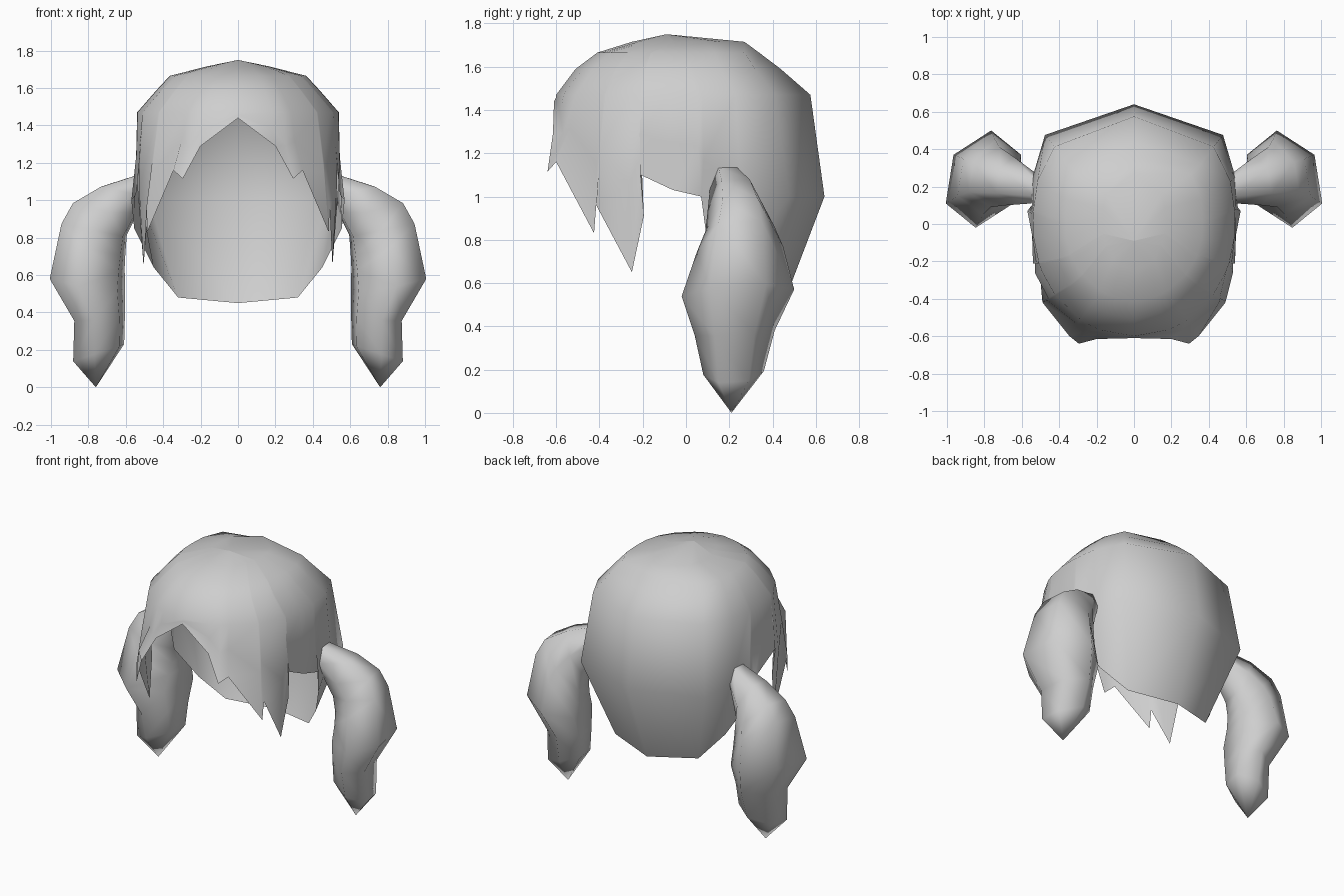
import bpy, bmesh, math
from mathutils import Vector

if "Cube" in bpy.data.objects:
    bpy.data.objects.remove(bpy.data.objects["Cube"])

hair = bpy.data.materials.new("hair_grey")
hair.diffuse_color = (0.62, 0.62, 0.62, 1)
hair.use_nodes = True
hair.node_tree.nodes["Principled BSDF"].inputs["Base Color"].default_value = hair.diffuse_color


def make_object(name, bm, angle):
    mesh = bpy.data.meshes.new(name)
    bm.to_mesh(mesh)
    bm.free()
    mesh.materials.append(hair)
    ob = bpy.data.objects.new(name, mesh)
    bpy.context.collection.objects.link(ob)
    bpy.context.view_layer.objects.active = ob
    ob.select_set(True)
    bpy.ops.object.shade_smooth_by_angle(angle=math.radians(angle))
    ob.select_set(False)
    return ob


# Head outline by height: z, front y, back y, half width,
# squareness of the front and of the back
LEVELS = [(1.0, -.64, .64, .555, 2.6, 3.2), (1.2, -.635, .615, .545, 2.35, 3.0),
          (1.47, -.60, .575, .54, 2.0, 2.5), (1.59, -.51, .437, .435, 1.9, 2.9),
          (1.665, -.41, .338, .365, 1.9, 3.6), (1.715, -.25, .27, .17, 1.9, 2.4)]


def outline(angle, z):
    """Point of the head surface at an angle around z (0 is the front)."""
    z = max(z, LEVELS[0][0])
    for lo, hi in zip(LEVELS, LEVELS[1:]):
        if z <= hi[0]:
            break
    f = (z - lo[0]) / (hi[0] - lo[0])
    _, yf, yb, w, nf, nb = [a + (b - a) * f for a, b in zip(lo, hi)]
    s, c = math.sin(angle), -math.cos(angle)
    n = nf if c < 0 else nb
    r = ((abs(s) / w) ** n + (abs(c) / ((yb - yf) / 2)) ** n) ** (-1 / n)
    return Vector((s * r, (yf + yb) / 2 + c * r, z))


# Hem of the hair cap: jagged fringe, side locks, then round to the nape
HEM = [(0, -.61, 1.44), (.2, -.615, 1.29), (.295, -.64, 1.115),
       (.345, -.60, 1.16), (.485, -.425, .83), (.49, -.415, .96),
       (.505, -.25, .65), (.525, -.195, .91), (.54, -.21, 1.10),
       (.545, -.06, 1.03), (.57, .07, 1.0), (.555, .09, .85),
       (.45, .21, .64), (.32, .32, .48), (0, .43, .45)]
hem = HEM + [(-x, y, z) for x, y, z in HEM[-2:0:-1]]

bm = bmesh.new()
columns = []
for x, y, z in hem:
    a = math.atan2(x, -y)
    heights = [(z + 1.47) / 2] + [lv[0] for lv in LEVELS[2:]]
    pts = [Vector((x, y, z))] + [outline(a, h) for h in heights]
    columns.append([bm.verts.new(p) for p in pts])
crown = bm.verts.new((0, -.09, 1.75))
for i, a in enumerate(columns):
    b = columns[(i + 1) % len(columns)]
    for r in range(len(a) - 1):
        bm.faces.new((a[r], b[r], b[r + 1], a[r + 1]))
    bm.faces.new((a[-1], b[-1], crown))
make_object("hair_cap", bm, 70)

# Pigtail rings: outer x, outer z, inner x, inner z, front y, back y
RINGS = [(.53, 1.145, .54, .93, .11, .27), (.73, 1.085, .60, .80, .10, .36),
         (.88, 1.0, .605, .70, .09, .41), (.94, .89, .61, .62, .05, .45),
         (1.0, .59, .61, .52, -.02, .50), (.87, .36, .61, .38, .04, .41),
         (.88, .14, .61, .23, .08, .36)]
SIDES = 6


def pigtail(name, side):
    bm = bmesh.new()
    rings = []
    for ox, oz, ix, iz, yf, yb in RINGS:
        mid = Vector(((ox + ix) / 2, (yf + yb) / 2, (oz + iz) / 2))
        out = (Vector((ox, mid.y, oz)) - mid) * 1.07
        ring = []
        for k in range(SIDES):
            t = math.tau * (k + .5) / SIDES
            dy = (yb - yf) / 2 * math.sin(t)
            # the lock is slightly twisted, its front edge further out
            p = mid + out * math.cos(t) + Vector((-.16 * dy, dy, .06 * dy))
            ring.append(bm.verts.new((p.x * side, p.y, p.z)))
        rings.append(ring)
    tip = bm.verts.new((.76 * side, .21, 0))
    for k in range(SIDES):
        j = (k + 1) % SIDES
        for a, b in zip(rings, rings[1:]):
            bm.faces.new((a[k], a[j], b[j], b[k]))
        bm.faces.new((rings[-1][k], rings[-1][j], tip))
    bm.faces.new(rings[0])
    bmesh.ops.recalc_face_normals(bm, faces=bm.faces[:])
    make_object(name, bm, 85)


pigtail("right_pigtail", 1)
pigtail("left_pigtail", -1)
